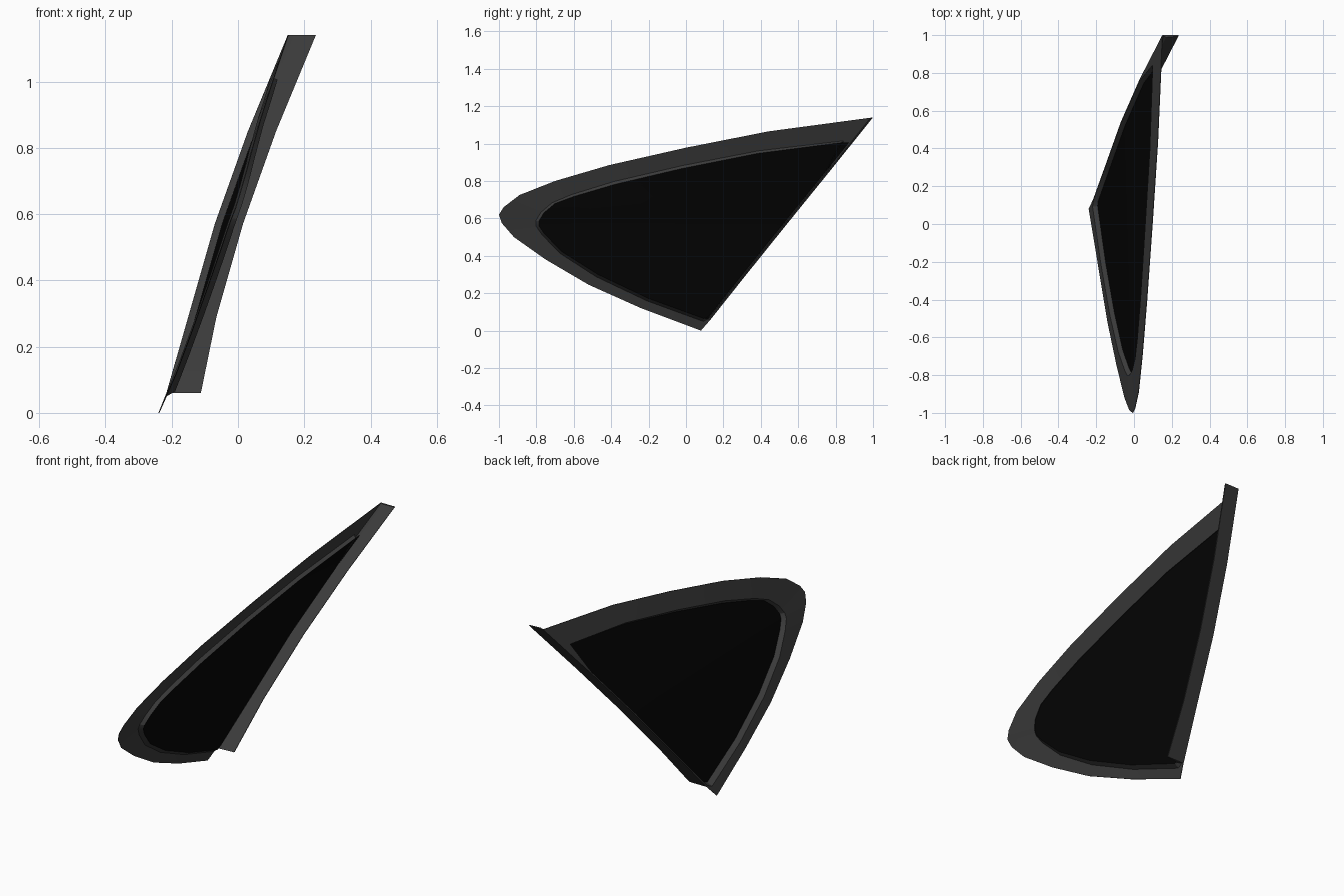
import bpy, bmesh, math

if "Cube" in bpy.data.objects:
    bpy.data.objects.remove(bpy.data.objects["Cube"])

# Rear edge of the window: (x, y, z), and the outlines as (y, z)
REAR = [(-.24, .08, 0), (-.216, .132, .06), (-.15, .315, .29),
        (-.07, .54, .57), (.03, .767, .85), (.15, 1, 1.14)]
OUTER = [(.08, 0), (-.24, .12), (-.52, .245), (-.75, .38), (-.92, .50), (-.985, .575),
         (-1, .62), (-.975, .66), (-.89, .725), (-.70, .80), (-.41, .885), (0, .978),
         (.44, 1.065), (1, 1.14), (.767, .85), (.54, .57), (.315, .29), (.132, .06)]
INNER = [(.095, .065), (-.2, .172), (-.47, .3), (-.66, .42), (-.755, .515), (-.787, .56),
         (-.787, .585), (-.76, .63), (-.70, .68), (-.60, .717), (-.38, .782), (-.02, .867),
         (.38, .947), (.83, 1.005), (.745, .85), (.518, .57), (.293, .29), (.12, .075)]
N_FRONT = 14
STEP = .021   # the pane is pressed this far towards +x


def rear_at(z):
    for a, b in zip(REAR, REAR[1:]):
        if z <= b[2] + 1e-6:
            break
    t = (z - a[2]) / (b[2] - a[2])
    return a[0] + t * (b[0] - a[0]), a[1] + t * (b[1] - a[1])


def surf_x(y, z):
    """Depth of the gently curved, leaning window surface."""
    xr, yr = rear_at(z)
    k = .028 - .036 * max(0, z - .62)
    return xr + k * (yr - y)


def finish(bm, name, mat):
    bmesh.ops.recalc_face_normals(bm, faces=bm.faces)
    me = bpy.data.meshes.new(name)
    bm.to_mesh(me)
    bm.free()
    ob = bpy.data.objects.new(name, me)
    bpy.context.collection.objects.link(ob)
    me.materials.append(mat)
    bpy.ops.object.select_all(action='DESELECT')
    ob.select_set(True)
    bpy.context.view_layer.objects.active = ob
    bpy.ops.object.shade_smooth_by_angle(angle=math.radians(25))
    return ob


def material(name, v):
    m = bpy.data.materials.new(name)
    m.diffuse_color = (v, v, v, 1)
    m.use_nodes = True
    m.node_tree.nodes["Principled BSDF"].inputs["Base Color"].default_value = m.diffuse_color
    return m


trim = material("dark_trim", .045)
black = material("black_glass", .0015)


def sweep(name, rings, mat, closed):
    """Skin a list of cross-sections, capping the ends when open."""
    bm = bmesh.new()
    vs = [[bm.verts.new(p) for p in ring] for ring in rings]
    n, k = len(vs), len(vs[0])
    for i in range(n if closed else n - 1):
        a, b = vs[i], vs[(i + 1) % n]
        for j in range(k):
            bm.faces.new((a[j], a[(j + 1) % k], b[(j + 1) % k], b[j]))
    if not closed:
        bm.faces.new(vs[0])
        bm.faces.new(vs[-1])
    return finish(bm, name, mat)


# Window surround: thin flat band whose inner rim steps over to the pane
T = .003
rings = []
for o, i in zip(OUTER, INNER):
    d = math.dist(o, i)
    f = 1 - min(.016 / d, .6)
    rim = (o[0] + f * (i[0] - o[0]), o[1] + f * (i[1] - o[1]))
    xo, xb, xi = surf_x(*o), surf_x(*rim), surf_x(*i) + STEP
    rings.append([(xo, *o), (xb, *rim), (xi, *i),
                  (xi + T, *i), (xb + T, *rim), (xo + T, *o)])
sweep("window_surround", rings, trim, True)

# Rear flange: thin wall turned in along the straight rear edge
rings = []
for x, y, z in REAR[1:]:
    w = .085 if z > .1 else .104
    rings.append([(x, y, z), (x + w, y, z), (x + w, y - .006, z), (x + .02, y - .012, z)])
sweep("rear_flange", rings, trim, False)

# Glass pane: rows running from the front outline to the rear edge
bm = bmesh.new()
COLS = 6
rows = []
for n, (y, z) in enumerate(INNER[:N_FRONT]):
    ye = max(rear_at(z)[1] - .02, y)
    row = []
    for c in range(COLS + 1):
        yy = y + (ye - y) * c / COLS
        row.append(bm.verts.new((surf_x(yy, z) + STEP, yy, z)))
    rows.append(row)
for a, b in zip(rows, rows[1:]):
    for c in range(COLS):
        bm.faces.new((a[c], a[c + 1], b[c + 1], b[c]))
bmesh.ops.remove_doubles(bm, verts=bm.verts, dist=1e-4)
finish(bm, "glass_pane", black)
